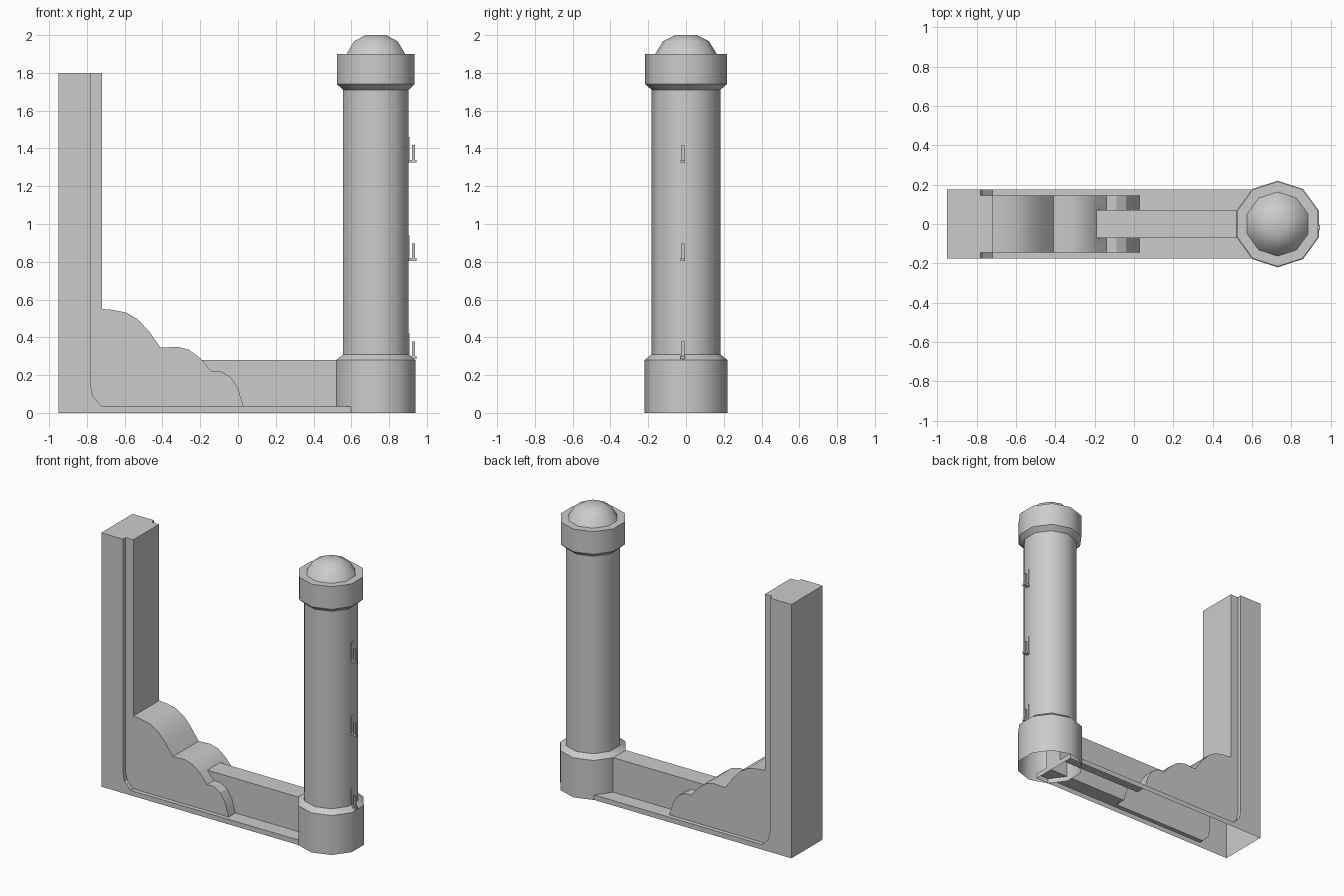
import bpy, bmesh, math
from mathutils import Vector

if "Cube" in bpy.data.objects:
    bpy.data.objects.remove(bpy.data.objects["Cube"], do_unlink=True)

stone = bpy.data.materials.new("plain_grey")
stone.use_nodes = True
GREY = (0.6, 0.6, 0.6, 1)
stone.diffuse_color = GREY
stone.node_tree.nodes["Principled BSDF"].inputs["Base Color"].default_value = GREY


def finish(name, bm):
    """Turn a bmesh into a linked, coloured object."""
    bmesh.ops.recalc_face_normals(bm, faces=bm.faces)
    mesh = bpy.data.meshes.new(name)
    bm.to_mesh(mesh)
    bm.free()
    obj = bpy.data.objects.new(name, mesh)
    bpy.context.collection.objects.link(obj)
    mesh.materials.append(stone)
    return obj


def slab(name, profile, half):
    """Extrude an x-z profile symmetrically along y."""
    bm = bmesh.new()
    face = bm.faces.new([bm.verts.new((x, -half, z)) for x, z in profile])
    new = bmesh.ops.extrude_face_region(bm, geom=[face])["geom"]
    bmesh.ops.translate(bm, vec=(0, 2 * half, 0),
                        verts=[v for v in new if isinstance(v, bmesh.types.BMVert)])
    return finish(name, bm)


def smooth(obj, angle):
    bpy.ops.object.select_all(action="DESELECT")
    obj.select_set(True)
    bpy.context.view_layer.objects.active = obj
    bpy.ops.object.shade_smooth_by_angle(angle=math.radians(angle))


# Frame: upright with a thin base, rounded in the inner corner
END = 0.70
frame = slab("frame", [(-.95, 0), (-.95, 1.8), (-.78, 1.8), (-.78, .14), (-.767, .085),
                       (-.72, .035), (END, .035), (END, 0)], .175)

# Scalloped bracket running up the inside of the upright
bracket = slab("scalloped_bracket", [
    (-.9, 0), (-.9, 1.8), (-.72, 1.8), (-.72, .55), (-.66, .545), (-.59, .53), (-.53, .495),
    (-.47, .43), (-.41, .345), (-.32, .35), (-.26, .335), (-.2, .29), (-.14, .22),
    (-.09, .22), (-.04, .19), (0, .13), (.03, .03), (.03, 0)], .145)

# Low wall between bracket and column
wall = slab("low_wall", [(-.5, 0), (-.5, .28), (END, .28), (END, 0)], .07)

# Join the three into one shell
for part in (bracket, wall):
    mod = frame.modifiers.new("join", "BOOLEAN")
    mod.operation = "UNION"
    mod.solver = "EXACT"
    mod.object = part
bpy.context.view_layer.update()
joined = bpy.data.meshes.new_from_object(
    frame.evaluated_get(bpy.context.evaluated_depsgraph_get()))
frame.modifiers.clear()
frame.data = joined
for part in (bracket, wall):
    bpy.data.objects.remove(part, do_unlink=True)

# Open underside
bm = bmesh.new()
bm.from_mesh(joined)
under = [f for f in bm.faces if f.normal.z < -.9 and f.calc_center_median().z < .01]
bmesh.ops.delete(bm, geom=under, context="FACES")
bm.to_mesh(joined)
bm.free()
smooth(frame, 25)

# Ten-sided column with plinth, shaft, cap and dome
SIDES, CX = 10, .73
outline = [(.22, 0), (.22, .28), (.182, .31), (.182, 1.71), (.216, 1.74), (.216, 1.9),
           (.163, 1.9), (.122, 1.967), (.057, 2)]
bm = bmesh.new()
rings = []
for r, z in outline:
    turn = [math.pi / 2 + math.tau * i / SIDES for i in range(SIDES)]
    rings.append([bm.verts.new((CX + r * math.cos(a), r * math.sin(a), z)) for a in turn])
for low, high in zip(rings, rings[1:]):
    for i in range(SIDES):
        j = (i + 1) % SIDES
        bm.faces.new((low[i], low[j], high[j], high[i]))
bm.faces.new(rings[-1])
column = finish("column", bm)
smooth(column, 40)

# Three small hinge pins on the outer side of the column
for n, z in enumerate((.285, .805, 1.325), 1):
    bm = bmesh.new()
    boxes = [((.895, -.026, z), (.908, -.008, z + .135)),      # back plate
             ((.895, -.03, z), (.945, -.004, z + .015)),       # shelf
             ((.922, -.025, z + .01), (.936, -.009, z + .092))]  # pin
    for lo, hi in boxes:
        lo, hi = Vector(lo), Vector(hi)
        verts = bmesh.ops.create_cube(bm, size=1)["verts"]
        bmesh.ops.scale(bm, vec=hi - lo, verts=verts)
        bmesh.ops.translate(bm, vec=(lo + hi) / 2, verts=verts)
    finish(f"hinge_pin_{n}", bm)
